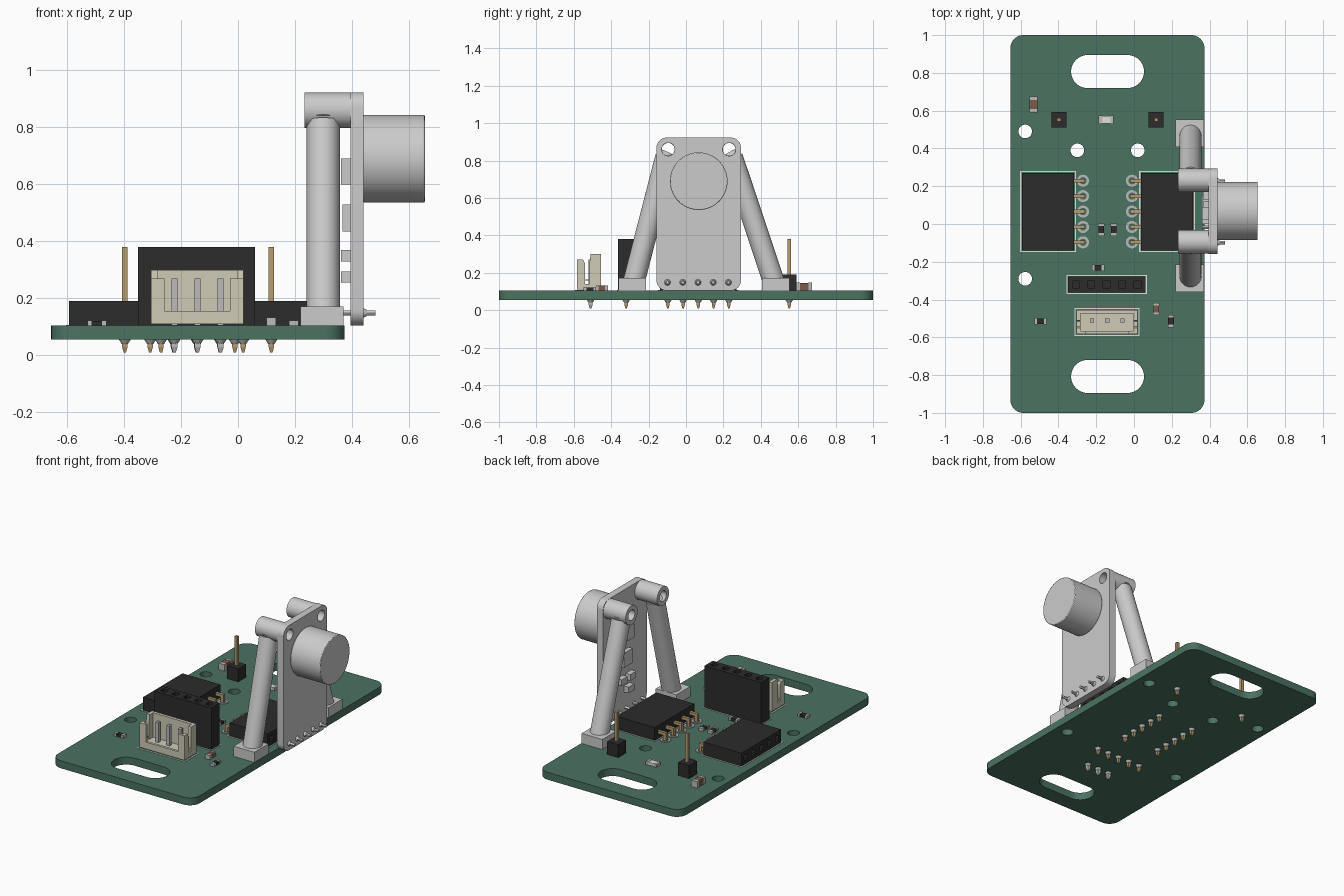
import bpy, bmesh, math
from mathutils import Matrix, Vector

if "Cube" in bpy.data.objects:
    bpy.data.objects.remove(bpy.data.objects["Cube"])

def mat(name, *rgb):
    m = bpy.data.materials.new(name)
    m.diffuse_color = (*rgb, 1)
    m.use_nodes = True
    m.node_tree.nodes["Principled BSDF"].inputs["Base Color"].default_value = m.diffuse_color
    return m

GREEN = mat("green", 0.07, 0.17, 0.12)
BLACK = mat("black", 0.025, 0.025, 0.025)
GOLD = mat("gold", 0.48, 0.34, 0.16)
CREAM = mat("cream", 0.62, 0.60, 0.47)
SILVER = mat("silver", 0.5, 0.5, 0.5)
BROWN = mat("brown", 0.2, 0.1, 0.07)
WHITE = mat("white", 0.75, 0.75, 0.7)

# orientation of a flat profile: local (x, y, z) -> world axes
UP = Matrix.Identity(3)
RIGHT = Matrix(((0, 0, 1), (1, 0, 0), (0, 1, 0)))
LEFT = Matrix(((0, 0, -1), (1, 0, 0), (0, -1, 0)))

def new(name, me, m=None):
    ob = bpy.data.objects.new(name, me)
    bpy.context.collection.objects.link(ob)
    if m:
        me.materials.append(m)
    return ob

def box(name, x0, x1, y0, y1, z0, z1, m=None):
    bm = bmesh.new()
    bmesh.ops.create_cube(bm, size=1)
    for v in bm.verts:
        v.co = (x0 + (v.co.x + .5) * (x1 - x0), y0 + (v.co.y + .5) * (y1 - y0), z0 + (v.co.z + .5) * (z1 - z0))
    me = bpy.data.meshes.new(name)
    bm.to_mesh(me)
    bm.free()
    return new(name, me, m)

def rod(name, a, b, r1, r2=None, m=None, seg=48):
    a, b = Vector(a), Vector(b)
    bm = bmesh.new()
    rot = (b - a).to_track_quat('Z', 'Y').to_matrix().to_4x4()
    bmesh.ops.create_cone(bm, cap_ends=True, segments=seg, radius1=r1, radius2=r1 if r2 is None else r2,
                          depth=(b - a).length, matrix=Matrix.Translation((a + b) / 2) @ rot)
    me = bpy.data.meshes.new(name)
    bm.to_mesh(me)
    bm.free()
    return new(name, me, m)

def rrect(cx, cy, w, h, r=0, n=10):
    pts = []
    for i, (sx, sy) in enumerate(((1, 1), (-1, 1), (-1, -1), (1, -1))):
        for k in range(n + 1 if r else 1):
            a = math.pi / 2 * (i + k / n)
            p = (cx + sx * (w / 2 - r) + r * math.cos(a), cy + sy * (h / 2 - r) + r * math.sin(a))
            if not any(math.dist(p, q) < 1e-5 for q in pts):
                pts.append(p)
    return pts

def disc(cx, cy, r):
    return rrect(cx, cy, 2 * r, 2 * r, r)

def plate(name, loops, origin, thick, axes=UP, m=None):
    """Extruded outline; loops after the first are holes. Origin is mid-thickness."""
    cu = bpy.data.curves.new(name, 'CURVE')
    cu.dimensions, cu.fill_mode, cu.extrude = '2D', 'BOTH', thick / 2
    for pts in loops:
        s = cu.splines.new('POLY')
        s.points.add(len(pts) - 1)
        for p, (x, y) in zip(s.points, pts):
            p.co = (x, y, 0, 1)
        s.use_cyclic_u = True
    ob = new(name, cu, m)
    ob.matrix_world = Matrix.Translation(origin) @ axes.to_4x4()
    bpy.ops.object.select_all(action='DESELECT')
    ob.select_set(True)
    bpy.context.view_layer.objects.active = ob
    bpy.ops.object.convert(target='MESH')
    return bpy.context.object

Z0, Z1 = 0.056, 0.105
PITCH = [(i - 2) * 0.0815 for i in range(5)]

# main circuit board with slots and mounting holes
holes = [rrect(-.14, y, .386, .175, .0875) for y in (.807, -.807)]
holes += [disc(x, y, .036) for x, y in ((-.576, .49), (-.576, -.29), (.29, .49), (.29, -.29), (-.30, .39), (.02, .39))]
plate("main_board", [rrect(-.141, 0, 1.028, 2, .07)] + holes, (0, 0, (Z0 + Z1) / 2), Z1 - Z0, m=GREEN)

# pins through the board, with solder fillets and pads
def pin(x, y, top, m=GOLD, w=.0095):
    box("pin", x - w, x + w, y - w, y + w, .03, top, m)
    rod("pin_tip", (x, y, .03), (x, y, .01), w * 1.414, w * .6, m, 4).data.transform(
        Matrix.Translation((x, y, 0)) @ Matrix.Rotation(math.pi / 4, 4, 'Z') @ Matrix.Translation((-x, -y, 0)))
    rod("solder", (x, y, Z0 + .002), (x, y, .04), .022, .011, SILVER, 16)

# five-way sockets: solid rear, pierced mouth
def socket(name, base, axes):
    depth, mouth = .275, .12
    outer = rrect(0, 0, .41, .085)
    n = axes @ Vector((0, 0, 1))
    base = Vector(base)
    plate(name + "_body", [outer], base + n * (depth - mouth) / 2, depth - mouth, axes, BLACK)
    plate(name + "_mouth", [outer] + [rrect(p, 0, .036, .036) for p in PITCH],
          base + n * (depth - mouth / 2), mouth, axes, BLACK)

socket("upright_socket", (-.145, -.32, Z1), UP)
socket("left_socket", (-.317, .066, .148), LEFT)
socket("right_socket", (.037, .066, .148), RIGHT)
for p in PITCH:
    pin(-.145 + p, -.32, Z1)
    for px, bx in ((-.27, -.317), (-.011, .037)):
        y = .066 + p
        pin(px, y, .157)
        box("bent_pin", min(px, bx), max(px, bx), y - .0095, y + .0095, .138, .157, GOLD)
        plate("pad", [disc(0, 0, .032), disc(0, 0, .019)], (px, y, Z1 + .002), .004, m=SILVER)

# printed outlines around sockets and connector
def outline(cx, cy, w, h):
    plate("printed_outline", [rrect(cx, cy, w, h), rrect(cx, cy, w - .012, h - .012)], (0, 0, Z1 + .001), .002, m=WHITE)

outline(-.455, .066, .295, .43)
outline(.175, .066, .295, .43)
outline(-.145, -.32, .425, .1)
outline(-.143, -.519, .345, .15)

# upright test pins
for x in (-.397, .117):
    box("test_pin_base", x - .04, x + .04, .512, .592, Z1, .19, BLACK)
    pin(x, .552, .38)

# output connector shell
CX = -.143
box("connector_floor", CX - .162, CX + .162, -.583, -.455, Z1 + .005, .14, CREAM)
box("connector_back", CX - .162, CX + .162, -.475, -.455, .14, .30, CREAM)
side = [(-.583, .14), (-.54, .14), (-.54, .16), (-.515, .16), (-.515, .14), (-.47, .14), (-.47, .30), (-.51, .30),
        (-.515, .26), (-.515, .165), (-.54, .165), (-.54, .25), (-.55, .27), (-.583, .27)]
for s in (-1, 1):
    plate("connector_side", [side], (CX + s * .151, 0, 0), .022, RIGHT, CREAM)
    xa, xb = sorted((CX + s * .162, CX + s * .115))
    box("connector_front_column", xa, xb, -.583, -.567, .14, .27, CREAM)
box("connector_front_sill", CX - .162, CX + .162, -.583, -.567, .14, .155, CREAM)
for x in (-.223, -.142, -.061):
    pin(x, -.51, .27, SILVER, .011)

# small surface-mount parts: dark middle, bright ends
def chip(x, y, long, wide, h, m, vertical):
    for a, b, mm, g in ((-.5, -.28, SILVER, 0), (-.28, .28, m, .002), (.28, .5, SILVER, 0)):
        u, v = (a * long, b * long), (-wide / 2 + g, wide / 2 - g)
        X, Y = (v, u) if vertical else (u, v)
        box("chip_part", x + X[0], x + X[1], y + Y[0], y + Y[1], Z1, Z1 + h - g, mm)

chip(-.532, .632, .085, .044, .042, BROWN, True)
chip(-.148, .552, .08, .044, .02, WHITE, False)
chip(.117, -.45, .065, .034, .028, BROWN, True)
for x, y, vert in ((-.174, -.03, True), (-.108, -.03, True), (.196, -.514, True), (-.19, -.232, False), (-.495, -.514, False)):
    chip(x, y, .066, .034, .018, BLACK, vert)

# upright sensor board
MY = .068
mic_holes = [disc(MY + s * .163, .86, .035) for s in (-1, 1)]
corner = .055
plate("sensor_board", [rrect(MY, .514, .452, .818, corner)] + mic_holes, (.418, 0, 0), .046, RIGHT)
cap = rod("microphone_capsule", (.44, MY, .69), (.655, MY, .69), .154, seg=64)
bev = cap.modifiers.new("edge", 'BEVEL')
bev.width, bev.segments, bev.limit_method = .004, 2, 'ANGLE'
for p in PITCH:
    y = MY - .004 + p
    rod("sensor_solder", (.44, y, .149), (.452, y, .149), .017, .011, seg=16)
    rod("sensor_pin", (.36, y, .149), (.483, y, .149), .009, seg=12)
for y0, y1, z0, z1, t in ((.02, .09, .60, .69, .035), (.03, .12, .435, .53, .03), (.0, .06, .33, .37, .035),
                          (.09, .15, .33, .37, .035), (.02, .08, .255, .295, .035), (.13, .18, .60, .65, .03)):
    box("sensor_chip", .396 - t, .396, y0, y1, z0, z1)

# support frame: feet, leaning legs and hollow bosses
for foot_y, top_y in ((-.287, MY - .163), (.48, MY + .163)):
    box("support_foot", .22, .37, foot_y - .073, foot_y + .073, Z1, .171)
    rod("support_leg", (.299, foot_y, .12), (.299, top_y + (foot_y - top_y) * .06, .82), .058)
    rod("support_leg_top", (.299, top_y + (foot_y - top_y) * .06, .82), (.299, top_y, .845), .058, .03)
    plate("support_boss", [disc(top_y, .86, .062), disc(top_y, .86, .034)], (.314, 0, 0), .162, RIGHT)

# smooth the round parts, keep edges sharp
bpy.ops.object.select_all(action='SELECT')
bpy.context.view_layer.objects.active = cap
bpy.ops.object.shade_smooth_by_angle(angle=math.radians(30))
